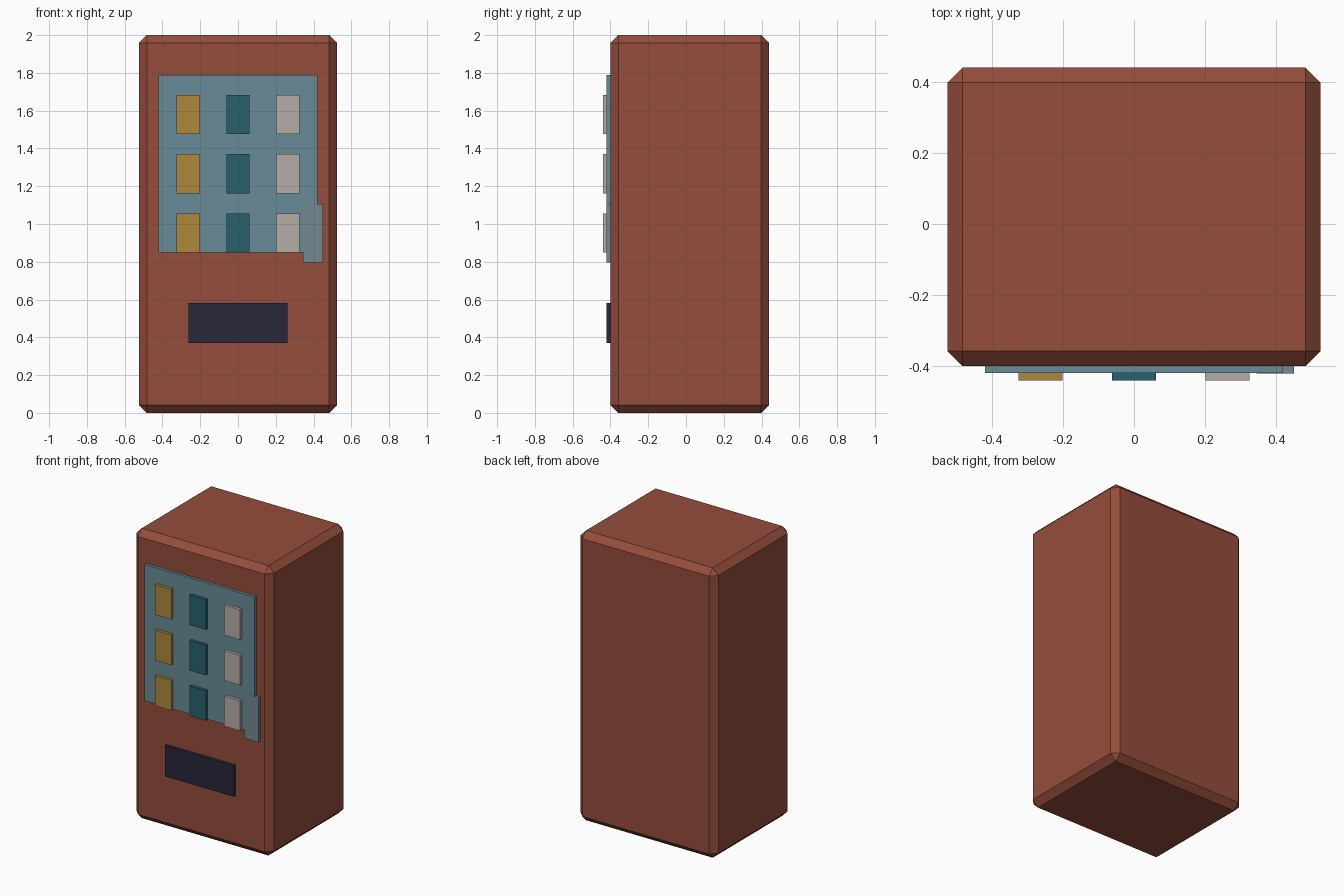
import bpy

if "Cube" in bpy.data.objects:
    bpy.data.objects.remove(bpy.data.objects["Cube"])


def material(name, rgb):
    m = bpy.data.materials.new(name)
    m.diffuse_color = (*rgb, 1)
    m.use_nodes = True
    m.node_tree.nodes["Principled BSDF"].inputs["Base Color"].default_value = m.diffuse_color
    return m


def box(name, x, y, z, mat):
    """Box from (min, max) ranges on each axis."""
    bpy.ops.mesh.primitive_cube_add(size=1, location=[sum(r) / 2 for r in (x, y, z)])
    ob = bpy.context.object
    ob.name = name
    ob.scale = [r[1] - r[0] for r in (x, y, z)]
    bpy.ops.object.transform_apply(location=False, rotation=False, scale=True)
    ob.data.materials.append(mat)
    return ob


red = material("cabinet_red", (0.30, 0.075, 0.045))
glass = material("window_blue", (0.14, 0.26, 0.31))
grey = material("panel_grey", (0.17, 0.25, 0.29))
dark = material("slot_dark", (0.02, 0.02, 0.045))
colors = [material("product_gold", (0.42, 0.25, 0.045)),
          material("product_teal", (0.02, 0.12, 0.15)),
          material("product_cream", (0.46, 0.42, 0.38))]

# Cabinet with chamfered edges
cabinet = box("cabinet", (-0.525, 0.525), (-0.4, 0.44), (0, 2), red)
bevel = cabinet.modifiers.new("chamfer", 'BEVEL')
bevel.width = 0.042
bevel.segments = 1

# Display window, control panel and pickup slot
box("display_window", (-0.42, 0.42), (-0.42, -0.39), (0.85, 1.79), glass)
box("control_panel", (0.345, 0.45), (-0.4205, -0.39), (0.795, 1.105), grey)
box("pickup_slot", (-0.262, 0.262), (-0.42, -0.39), (0.37, 0.583), dark)

# Three rows of products, one colour per column
for row in range(3):
    z = 0.952 + row * 0.314
    for col in range(3):
        x = (col - 1) * 0.263
        box(f"product_{row}_{col}", (x - 0.062, x + 0.062), (-0.44, -0.41),
            (z - 0.104, z + 0.104), colors[col])
